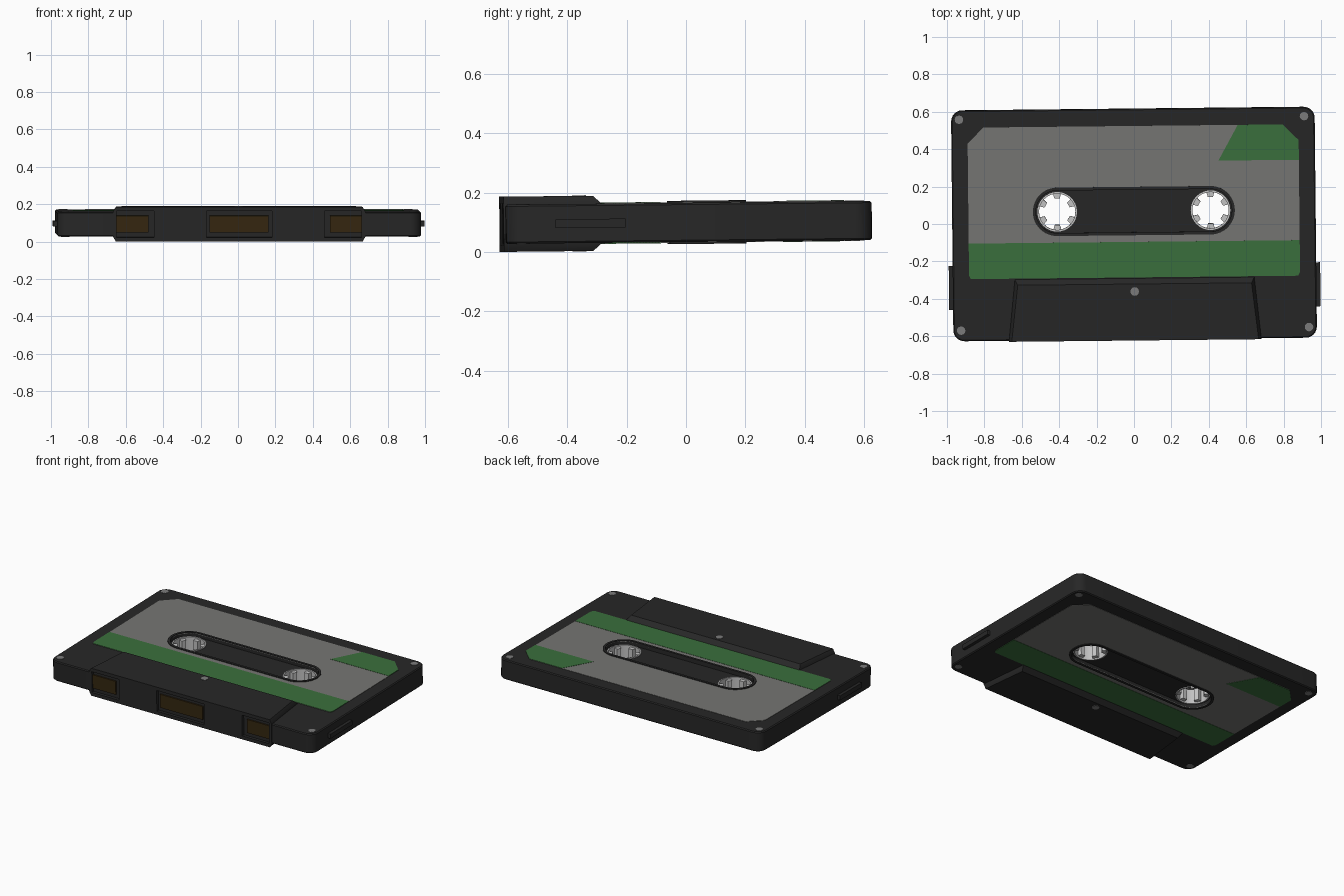
import bpy, bmesh, math
from mathutils import Matrix

cube = bpy.data.objects.get("Cube")
if cube:
    bpy.data.objects.remove(cube)


def material(name, rgb):
    m = bpy.data.materials.new(name)
    m.use_nodes = True
    m.diffuse_color = (*rgb, 1)
    bsdf = m.node_tree.nodes["Principled BSDF"]
    bsdf.inputs["Base Color"].default_value = (*rgb, 1)
    bsdf.inputs["Roughness"].default_value = 0.6
    return m


BLACK = material("black plastic", (0.02, 0.02, 0.02))
GREY = material("label grey", (0.18, 0.18, 0.17))
GREEN = material("label green", (0.042, 0.16, 0.045))
BROWN = material("tape brown", (0.035, 0.02, 0.005))
METAL = material("screw grey", (0.2, 0.2, 0.2))
HUB = material("hub light grey", (0.55, 0.55, 0.55))
parts = []


def loft(name, rings, mat):
    """Solid skinned through a stack of (outline, z) rings."""
    bm = bmesh.new()
    loops = [[bm.verts.new((x, y, z)) for x, y in pts] for pts, z in rings]
    n = len(loops[0])
    bm.faces.new(loops[0][::-1])
    bm.faces.new(loops[-1])
    for a, b in zip(loops, loops[1:]):
        for i in range(n):
            j = (i + 1) % n
            bm.faces.new((a[i], a[j], b[j], b[i]))
    bmesh.ops.recalc_face_normals(bm, faces=bm.faces)
    mesh = bpy.data.meshes.new(name)
    bm.to_mesh(mesh)
    bm.free()
    mesh.materials.append(mat)
    ob = bpy.data.objects.new(name, mesh)
    bpy.context.collection.objects.link(ob)
    parts.append(ob)
    return ob


def prism(name, pts, z0, z1, mat):
    return loft(name, [(pts, z0), (pts, z1)], mat)


def rect(x0, x1, y0, y1):
    return [(x0, y0), (x1, y0), (x1, y1), (x0, y1)]


def circle(cx, cy, r, n=32):
    return [(cx + r * math.cos(math.tau * i / n), cy + r * math.sin(math.tau * i / n))
            for i in range(n)]


def rounded(hx, hy, r, cy=0, n=6):
    pts = []
    for k, (sx, sy) in enumerate([(1, 1), (-1, 1), (-1, -1), (1, -1)]):
        for i in range(n + 1):
            a = math.pi / 2 * (k + i / n)
            pts.append((sx * (hx - r) + r * math.cos(a), cy + sy * (hy - r) + r * math.sin(a)))
    return pts


def cut(targets, cutters):
    """Subtract the cutters from each target, then discard them."""
    for t in targets:
        for c in cutters:
            mod = t.modifiers.new("cut", 'BOOLEAN')
            mod.operation = 'DIFFERENCE'
            mod.solver = 'EXACT'
            mod.object = c
        dg = bpy.context.evaluated_depsgraph_get()
        mesh = bpy.data.meshes.new_from_object(t.evaluated_get(dg))
        t.modifiers.clear()
        t.data = mesh
    for c in cutters:
        parts.remove(c)
        bpy.data.objects.remove(c)


def slot(r):
    """Long round-ended outline around both hubs."""
    return rounded(HUB_X + r, r - 0.0005, r - 0.001, HUB_Y, 12)


HALF, THICK = 0.066, 0.093
HUB_X, HUB_Y = 0.41, 0.07

# Shell with softened top and bottom edges
edge, inner = rounded(0.972, 0.617, 0.06), rounded(0.966, 0.611, 0.054)
shell = loft("shell", [(inner, -HALF), (edge, -HALF + 0.006),
                       (edge, HALF - 0.006), (inner, HALF)], BLACK)


# Thick head section along the front
def head_outline(wide, back):
    return [(-wide, -0.622), (wide, -0.622), (wide - 0.035, back), (0.035 - wide, back)]


head = loft("thick_front", [(head_outline(0.66, -0.32), -THICK),
                            (head_outline(0.675, -0.29), -HALF),
                            (head_outline(0.675, -0.29), HALF),
                            (head_outline(0.66, -0.32), THICK)], BLACK)

# Front tape openings with the tape showing inside
openings = [(-0.655, -0.455), (-0.175, 0.175), (0.455, 0.655)]
cut([head, shell], [prism("opening_cutter", rect(a, b, -0.7, -0.602), -0.07, 0.07, BLACK)
                    for a, b in openings])
for i, (a, b) in enumerate([(-0.655, -0.485), (-0.158, 0.158), (0.485, 0.655)]):
    prism(f"tape_window_{i + 1}", rect(a, b, -0.612, -0.603), -0.045, 0.045, BROWN)

# Labels, rims and screws on both faces; the lower face is the upper one turned over
L, B, F = 0.885, 0.525, -0.285
label_pts = [(-L + 0.01, F), (L - 0.01, F), (L, F + 0.02), (L, B - 0.085),
             (L - 0.085, B), (-L + 0.085, B), (-L, B - 0.085), (-L, F + 0.02)]
stripe_pts = [(-L + 0.01, F), (L - 0.01, F), (L, F + 0.02), (L, -0.095),
              (-L, -0.095), (-L, F + 0.02)]
corner_pts = [(0.455, 0.335), (L, 0.335), (L, B - 0.085), (L - 0.085, B), (0.56, B)]
screws = [(-0.93, 0.568), (0.915, 0.568), (-0.93, -0.56), (0.93, -0.56), (0, -0.36)]
flip = Matrix.Rotation(math.pi, 4, 'Y')
slotted = [shell]
for side in ("upper", "lower"):
    first = len(parts)
    label = prism(side + "_label", label_pts, HALF - 0.002, HALF + 0.002, GREY)
    stripe = prism(side + "_stripe", stripe_pts, HALF, HALF + 0.0035, GREEN)
    prism(side + "_corner_patch", corner_pts, HALF, HALF + 0.0035, GREEN)
    rim = prism(side + "_window_rim", slot(0.13), HALF - 0.002, HALF + 0.007, BLACK)
    slotted += [label, rim]
    for i, (x, y) in enumerate(screws):
        z = THICK if x == 0 else HALF
        prism(f"{side}_screw_{i + 1}", circle(x, y, 0.023, 12), z - 0.01, z + 0.002, METAL)
    if side == "lower":
        for ob in parts[first:]:
            ob.data.transform(flip)
cut(slotted, [prism("slot_cutter", slot(0.114), -0.2, 0.2, BLACK)])

# Recessed centre panel pierced by the two hubs
panel = prism("centre_panel", slot(0.115), -0.045, 0.045, BLACK)
cut([panel], [prism("hub_cutter", circle(s * HUB_X, HUB_Y, 0.104), -0.2, 0.2, BLACK)
              for s in (-1, 1)])
for side, s in (("right", -1), ("left", 1)):
    ring = prism(side + "_hub", circle(s * HUB_X, HUB_Y, 0.106), -0.05, 0.05, HUB)
    cut([ring], [prism("bore_cutter", circle(s * HUB_X, HUB_Y, 0.097), -0.2, 0.2, HUB)])
    for k in range(6):
        tooth = prism(f"{side}_hub_tooth_{k + 1}",
                      [(0.07, -0.014), (0.1, -0.022), (0.1, 0.022), (0.07, 0.014)],
                      -0.04, 0.04, HUB)
        tooth.data.transform(Matrix.Translation((s * HUB_X, HUB_Y, 0))
                             @ Matrix.Rotation(math.tau * (k + 0.5) / 6, 4, 'Z'))
    # Grip tab on the short side
    xs = sorted((s * 0.96, s * 0.993))
    prism(side + "_side_tab", rect(*xs, -0.45, -0.215), -0.015, 0.015, BLACK)

# Slight resting tilt, then smooth the rounded surfaces
pose = (Matrix.Translation((0, 0, 0.1)) @ Matrix.Rotation(math.radians(0.6), 4, 'Z')
        @ Matrix.Rotation(math.radians(0.6), 4, 'X'))
bpy.ops.object.select_all(action='DESELECT')
for ob in parts:
    ob.data.transform(pose)
    ob.select_set(True)
bpy.context.view_layer.objects.active = shell
bpy.ops.object.shade_smooth_by_angle(angle=math.radians(35))
